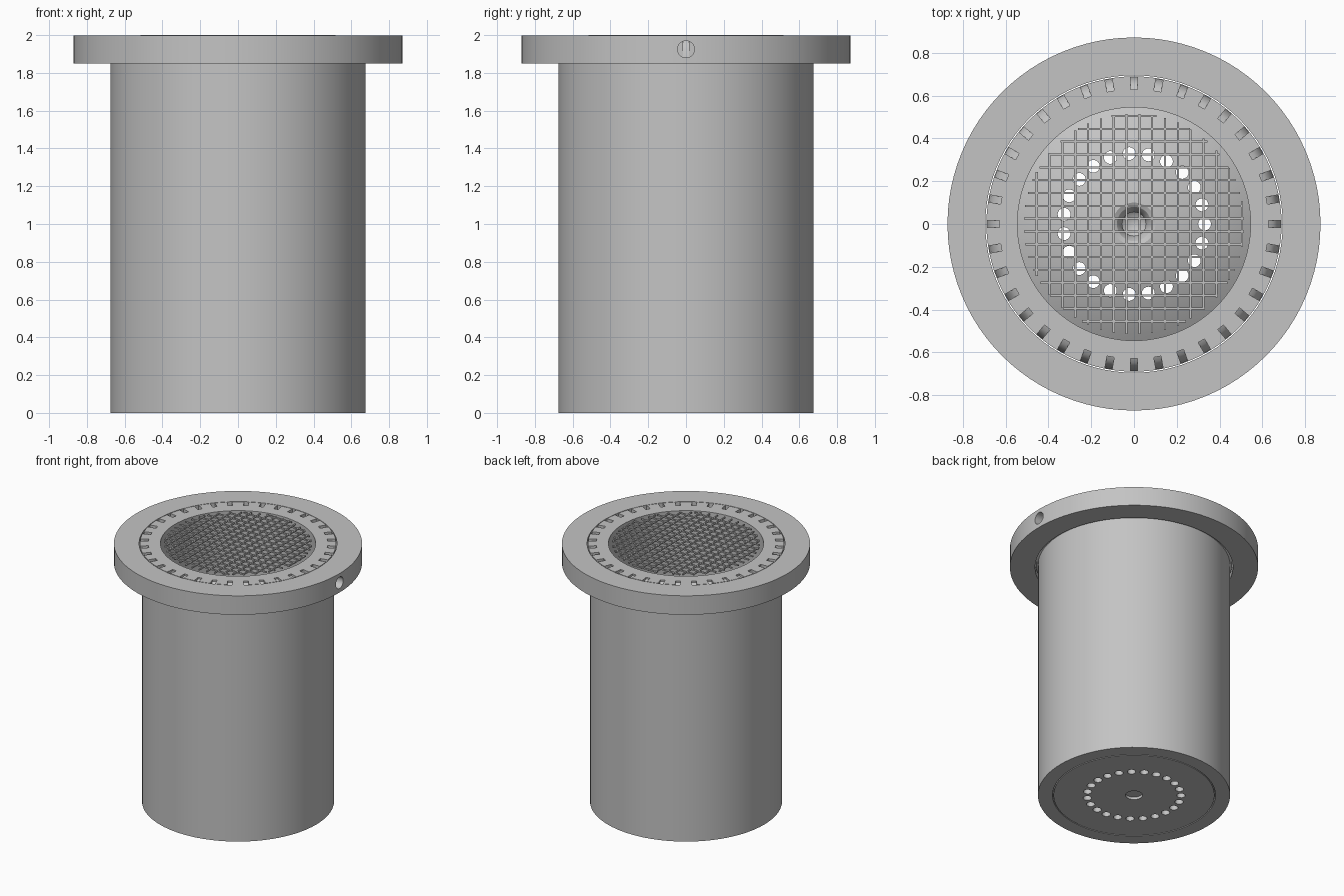
import bpy, bmesh, math
from mathutils import Matrix, Vector

if "Cube" in bpy.data.objects:
    bpy.data.objects.remove(bpy.data.objects["Cube"], do_unlink=True)

grey = bpy.data.materials.new("machined_grey")
grey.use_nodes = True
COLOUR = (0.55, 0.55, 0.55, 1)
grey.diffuse_color = COLOUR
grey.node_tree.nodes["Principled BSDF"].inputs["Base Color"].default_value = COLOUR

TOP = 1.997


def finish(name, bm):
    bmesh.ops.recalc_face_normals(bm, faces=bm.faces)
    mesh = bpy.data.meshes.new(name)
    bm.to_mesh(mesh)
    bm.free()
    mesh.materials.append(grey)
    obj = bpy.data.objects.new(name, mesh)
    bpy.context.collection.objects.link(obj)
    return obj


def activate(obj):
    bpy.ops.object.select_all(action='DESELECT')
    obj.select_set(True)
    bpy.context.view_layer.objects.active = obj


def smooth(obj):
    activate(obj)
    bpy.ops.object.shade_smooth_by_angle(angle=math.radians(25))


def lathe(name, profile, closed, steps=96):
    bm = bmesh.new()
    vs = [bm.verts.new((r, 0, z)) for r, z in profile]
    pairs = list(zip(vs, vs[1:])) + ([(vs[-1], vs[0])] if closed else [])
    edges = [bm.edges.new(p) for p in pairs]
    bmesh.ops.spin(bm, geom=vs + edges, cent=(0, 0, 0), axis=(0, 0, 1),
                   angle=math.tau, steps=steps)
    bmesh.ops.remove_doubles(bm, verts=bm.verts, dist=1e-5)
    return finish(name, bm)


def cut(obj, cutter):
    cutter.hide_render = True
    mod = obj.modifiers.new("cut", 'BOOLEAN')
    mod.operation = 'DIFFERENCE'
    mod.solver = 'EXACT'
    mod.object = cutter
    activate(obj)
    bpy.ops.object.modifier_apply(modifier=mod.name)
    bpy.data.objects.remove(cutter, do_unlink=True)


def add_rod(bm, centre, radius, length, rotation=Matrix()):
    bmesh.ops.create_cone(bm, cap_ends=True, segments=24, radius1=radius, radius2=radius,
                          depth=length, matrix=Matrix.Translation(centre) @ rotation)


def add_box(bm, centre, size):
    bmesh.ops.create_cube(bm, size=1, matrix=Matrix.Translation(centre) @ Matrix.Diagonal((*size, 1)))


# Body: hollow cup with a lip, a domed floor and a central hub socket
BORE, FLOOR, RISE = 0.545, 0.1, 0.16
dome = [(r, FLOOR + RISE * (1 - (r / BORE) ** 2))
        for r in [BORE - i * (BORE - 0.1) / 12 for i in range(13)]]
hub = [(0.08, 0.245), (0.065, 0.225), (0.055, 0.19), (0.055, 0.1), (0, 0.06)]
underside = [(0, 0.02), (0.06, 0.02), (0.06, 0), (0.565, 0), (0.565, 0.03), (0.572, 0.03), (0.572, 0)]
outside = [(0.675, 0), (0.675, 1.865), (0.69, 1.88), (0.69, TOP), (BORE, TOP)]
body = lathe("body", underside + outside + dome + hub, False)

# Ring of holes through the domed floor
bm = bmesh.new()
for i in range(23):
    a = math.tau * i / 23
    add_rod(bm, (0.33 * math.cos(a), 0.33 * math.sin(a), 0.15), 0.03, 0.5)
cut(body, finish("floor_hole_cutter", bm))

# Curved outlet slots around the lip
ramp = [(0.63, 2.05), (0.63, 1.985), (0.65, 1.975), (0.667, 1.955), (0.68, 1.925),
        (0.687, 1.885), (0.72, 1.885), (0.72, 2.05)]
bm = bmesh.new()
for i in range(36):
    turn = Matrix.Rotation(math.tau * i / 36, 3, 'Z')
    sides = [[bm.verts.new(turn @ Vector((r, y, z))) for r, z in ramp] for y in (-0.017, 0.017)]
    bm.faces.new(sides[0])
    bm.faces.new(sides[1][::-1])
    for k in range(len(ramp)):
        n = (k + 1) % len(ramp)
        bm.faces.new((sides[0][n], sides[0][k], sides[1][k], sides[1][n]))
cut(body, finish("slot_cutter", bm))
smooth(body)

# Flange collar with a side port on the left
flange = lathe("flange", [(0.695, 1.85), (0.872, 1.85), (0.872, TOP), (0.695, TOP)], True)
bm = bmesh.new()
add_rod(bm, (0.8, 0, 1.925), 0.045, 0.4, Matrix.Rotation(math.pi / 2, 4, 'Y'))
cut(flange, finish("port_cutter", bm))
smooth(flange)

# Wire screen trimmed to a circle inside the mouth
PITCH, WIRE, REACH = 0.06, 0.01, 0.516
bm = bmesh.new()
for i in range(17):
    offset = -0.455 + PITCH * i
    length = 2 * math.sqrt(REACH ** 2 - offset ** 2)
    add_box(bm, (offset, 0, 1.995), (WIRE, length, WIRE))
    add_box(bm, (0, offset, 1.995), (length, WIRE, WIRE))
finish("screen", bm)
